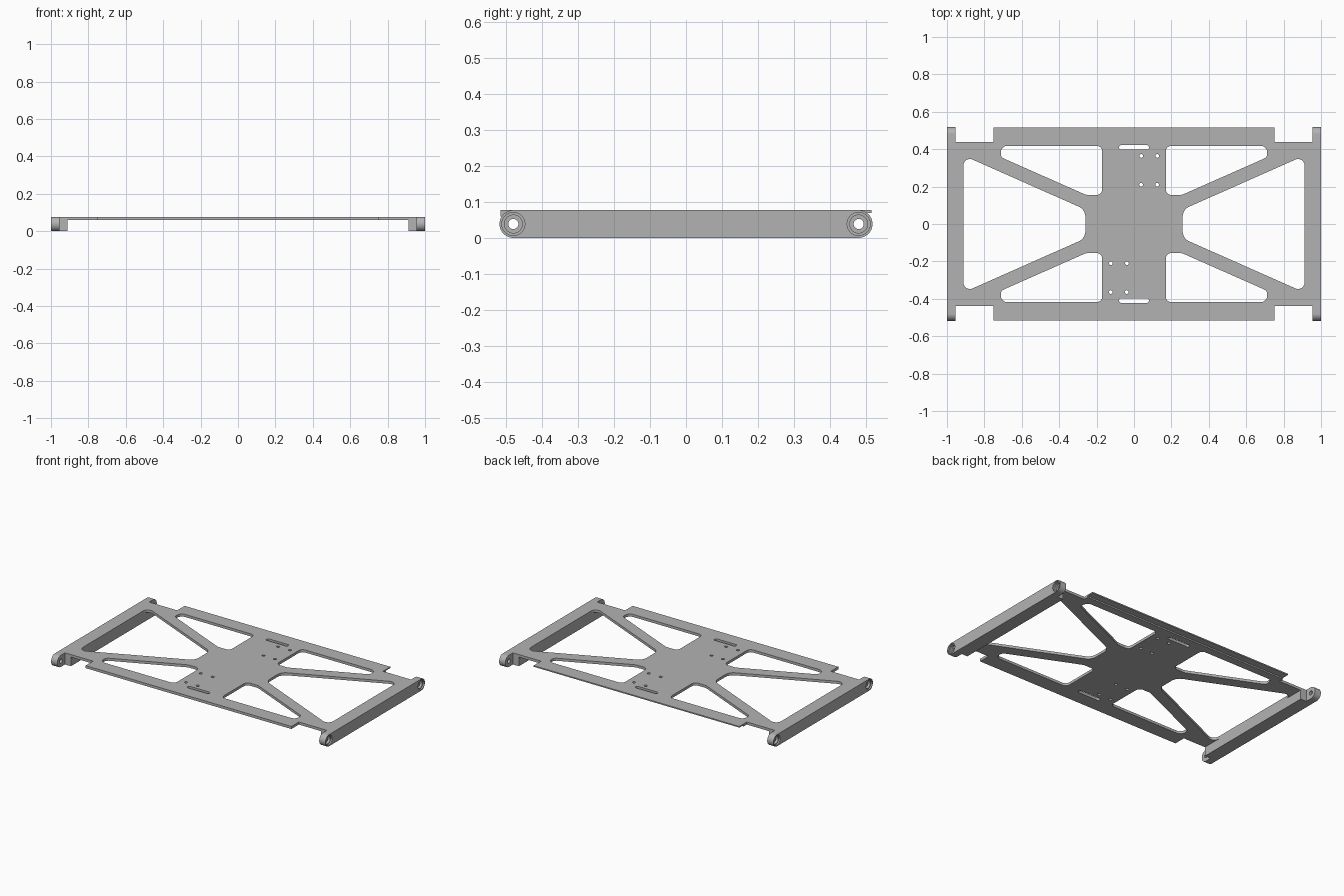
import bpy, bmesh
from math import cos, sin, tan, tau
from mathutils import Matrix, Vector

cube = bpy.data.objects.get("Cube")
if cube:
    bpy.data.objects.remove(cube)

TOP, UNDER = 0.077, 0.06          # plate top and underside
EDGE, NOTCH, EAR_Y = 0.515, 0.438, 0.518

metal = bpy.data.materials.new("grey_metal")
metal.use_nodes = True
GREY = (0.45, 0.45, 0.45, 1)
metal.diffuse_color = GREY
metal.node_tree.nodes["Principled BSDF"].inputs["Base Color"].default_value = GREY


def circle(x, y, r, n=24):
    return [(x + r * cos(tau * i / n), y + r * sin(tau * i / n)) for i in range(n)]


def rounded(points, radii, steps=8):
    """Outline with a true arc fillet at every corner that has a radius."""
    if not isinstance(radii, (list, tuple)):
        radii = [radii] * len(points)
    pts, out = [Vector(p) for p in points], []
    for i, (p, r) in enumerate(zip(pts, radii)):
        if r == 0:
            out.append(p)
            continue
        a = (pts[i - 1] - p).normalized()
        b = (pts[(i + 1) % len(pts)] - p).normalized()
        half = a.angle(b) / 2
        mid = (a + b).normalized()
        centre = p + mid * (r / sin(half))
        start = p + a * (r / tan(half)) - centre
        end = p + b * (r / tan(half)) - centre
        sweep = start.angle_signed(end)
        for k in range(steps + 1):
            out.append(centre + Matrix.Rotation(-sweep * k / steps, 2) @ start)
    return out


def extrude(name, loops, low, high, along_x=False):
    """Filled outlines with holes, extruded along z (or along x)."""
    curve = bpy.data.curves.new(name, "CURVE")
    curve.dimensions, curve.fill_mode = "2D", "BOTH"
    curve.extrude = (high - low) / 2
    for loop in loops:
        spline = curve.splines.new("POLY")
        spline.points.add(len(loop) - 1)
        for point, (x, y) in zip(spline.points, loop):
            point.co = (x, y, 0, 1)
        spline.use_cyclic_u = True
    temp = bpy.data.objects.new(name + "_outline", curve)
    bpy.context.collection.objects.link(temp)
    graph = bpy.context.evaluated_depsgraph_get()
    mesh = bpy.data.meshes.new_from_object(temp.evaluated_get(graph))
    bpy.data.objects.remove(temp)
    mesh.transform(Matrix.Translation((0, 0, (low + high) / 2)))
    if along_x:
        mesh.transform(Matrix(((0, 0, 1, 0), (1, 0, 0, 0), (0, 1, 0, 0), (0, 0, 0, 1))))
    bm = bmesh.new()
    bm.from_mesh(mesh)
    bmesh.ops.remove_doubles(bm, verts=bm.verts, dist=1e-5)
    bmesh.ops.recalc_face_normals(bm, faces=bm.faces)
    bm.to_mesh(mesh)
    bm.free()
    mesh.name = name
    mesh.materials.clear()
    mesh.materials.append(metal)
    obj = bpy.data.objects.new(name, mesh)
    bpy.context.collection.objects.link(obj)
    bpy.ops.object.select_all(action="DESELECT")
    obj.select_set(True)
    bpy.context.view_layer.objects.active = obj
    bpy.ops.object.shade_smooth_by_angle(angle=0.6)
    return obj


def rect(x0, x1, y0, y1):
    return [(x0, y0), (x1, y0), (x1, y1), (x0, y1)]


# Main plate outline: cross shape with notched corners, thin lip at the back
LIP = 0.47
outline = [(-1, -NOTCH), (-0.75, -NOTCH), (-0.75, -EDGE), (0.75, -EDGE), (0.75, -NOTCH),
           (1, -NOTCH), (1, NOTCH), (0.75, NOTCH), (0.75, LIP), (-0.75, LIP),
           (-0.75, NOTCH), (-1, NOTCH)]
loops = [outline]

# Windows: one triangular opening at each end, four between the braces
corner_window = [(0.17, 0.418), (0.712, 0.418), (0.712, 0.357), (0.255, 0.155), (0.17, 0.155)]
end_window = [(0.912, 0.366), (0.912, -0.366), (0.26, -0.077), (0.26, 0.077)]
for sx in (-1, 1):
    loops.append(rounded([(sx * x, y) for x, y in end_window], [0.035, 0.035, 0.06, 0.06]))
    for sy in (-1, 1):
        loops.append(rounded([(sx * x, sy * y) for x, y in corner_window],
                             [0.03, 0.035, 0.028, 0.06, 0.03]))

# Slots and screw holes, turned half a circle for the other side
for s in (-1, 1):
    loops.append(rounded(rect(-0.08, 0.08, s * 0.41 - 0.012, s * 0.41 + 0.012), 0.0115))
    for x in (0.038, 0.124):
        for y in (0.21, 0.364):
            loops.append(circle(s * x, s * y, 0.01, 16))

extrude("deck_plate", loops, UNDER, TOP)
extrude("back_lip", [rect(-0.75, 0.75, LIP, EDGE)], TOP - 0.008, TOP)

# End beams with counterbored, rounded ears
for sx, side in ((-1, "right"), (1, "left")):
    inner, outer = sorted((sx * 0.912, sx))
    extrude(side + "_beam", [rect(inner, outer, -NOTCH, NOTCH)], 0, UNDER)
    for sy, end in ((-1, "front"), (1, "back")):
        r = TOP / 2
        profile = rounded([(sy * NOTCH, 0), (sy * EAR_Y, 0), (sy * EAR_Y, TOP), (sy * NOTCH, TOP)],
                          [0, r - 0.0002, r - 0.0002, 0], 14)
        for part, a, b, bore in (("ear", 0.955, 0.975, 0.014), ("ear_step", 0.975, 0.99, 0.025),
                                 ("ear_rim", 0.99, 1.0, 0.032)):
            low, high = sorted((sx * a, sx * b))
            extrude(f"{side}_{end}_{part}", [profile, circle(sy * (EAR_Y - r), r, bore, 32)],
                    low, high, along_x=True)
